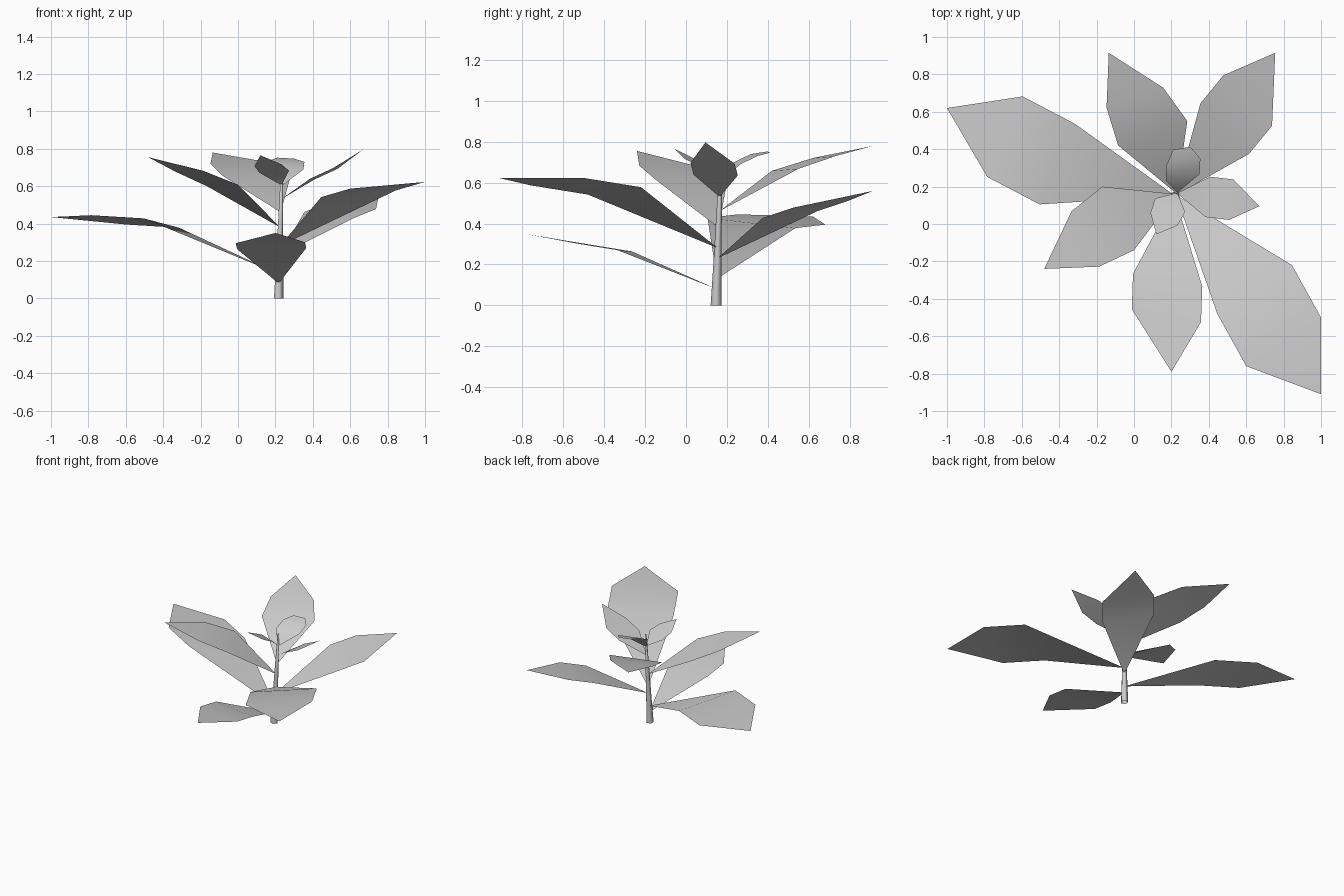
import bpy, bmesh, math
from mathutils import Vector

if "Cube" in bpy.data.objects:
    bpy.data.objects.remove(bpy.data.objects["Cube"])

STEM_BASE = Vector((0.215, 0.147, 0.0))
STEM_TOP = Vector((0.235, 0.170, 0.70))


def stem_point(z):
    return STEM_BASE.lerp(STEM_TOP, z / STEM_TOP.z)


def finish(bm, name):
    mesh = bpy.data.meshes.new(name)
    bm.to_mesh(mesh)
    bm.free()
    for p in mesh.polygons:
        p.use_smooth = True
    obj = bpy.data.objects.new(name, mesh)
    bpy.context.collection.objects.link(obj)
    return obj


def leaf(name, base_z, lower, upper, tip, side, taper=1.0, blunt=0.0):
    """Blade from the stem through two cross rows (centre +/- side) to a tip."""
    bm = bmesh.new()
    side = Vector(side)
    rows = []
    for centre, width in ((stem_point(base_z), 0), (lower, 1), (upper, taper), (tip, blunt)):
        c = Vector(centre)
        offsets = (-width, width) if width else (0,)
        rows.append([bm.verts.new(c + side * w) for w in offsets])
    for a, b in zip(rows, rows[1:]):
        face = bm.faces.new(a + b[::-1])
        face.normal_update()
        if face.normal.z < 0:
            face.normal_flip()
    finish(bm, name)


# Tapered five-sided stem
bm = bmesh.new()
rings = []
for z, r in ((0, 0.028), (0.2, 0.021), (0.45, 0.014), (0.70, 0.006)):
    c = stem_point(z)
    rings.append([bm.verts.new(c + Vector((math.cos(a), math.sin(a), 0)) * r)
                  for a in (math.tau * i / 5 for i in range(5))])
for a, b in zip(rings, rings[1:]):
    for i in range(5):
        j = (i + 1) % 5
        bm.faces.new((a[i], a[j], b[j], b[i]))
bm.faces.new(rings[-1])
finish(bm, "stem")

# Low broad leaves
leaf("leaf_low_front", 0.08, (0.18, -0.30, 0.267), (0.173, -0.49, 0.298),
     (0.20, -0.79, 0.35), (0.185, -0.035, 0.003))
leaf("leaf_low_left", 0.13, (-0.41, 0.32, 0.403), (-0.69, 0.467, 0.42),
     (-1.0, 0.62, 0.435), (0.095, 0.215, -0.025))
leaf("leaf_low_back_right", 0.23, (0.485, 0.51, 0.445), (0.608, 0.66, 0.495),
     (0.755, 0.915, 0.56), (0.13, -0.135, -0.017))

# Middle leaves
leaf("leaf_mid_front_right", 0.28, (0.645, -0.35, 0.56), (0.80, -0.63, 0.605),
     (1.0, -0.91, 0.622), (0.20, 0.13, 0.018))
leaf("leaf_mid_left", 0.38, (-0.085, 0.03, 0.605), (-0.26, -0.08, 0.68),
     (-0.48, -0.24, 0.755), (-0.085, 0.17, -0.003), taper=0.87)
leaf("leaf_mid_back", 0.46, (0.10, 0.485, 0.663), (0.005, 0.675, 0.725),
     (-0.135, 0.915, 0.78), (0.185, 0.065, 0.005), taper=0.82)

# Small top leaves
leaf("leaf_top_right", 0.53, (0.395, 0.145, 0.637), (0.52, 0.13, 0.695),
     (0.67, 0.095, 0.797), (0.012, 0.108, -0.002))
leaf("leaf_top_front", 0.605, (0.193, 0.10, 0.678), (0.16, 0.025, 0.713),
     (0.12, -0.055, 0.765), (0.08, -0.037, 0.005), taper=0.9)
leaf("leaf_top_back", 0.60, (0.26, 0.25, 0.695), (0.265, 0.333, 0.735),
     (0.255, 0.405, 0.75), (0.09, 0.016, -0.005), blunt=0.5)
